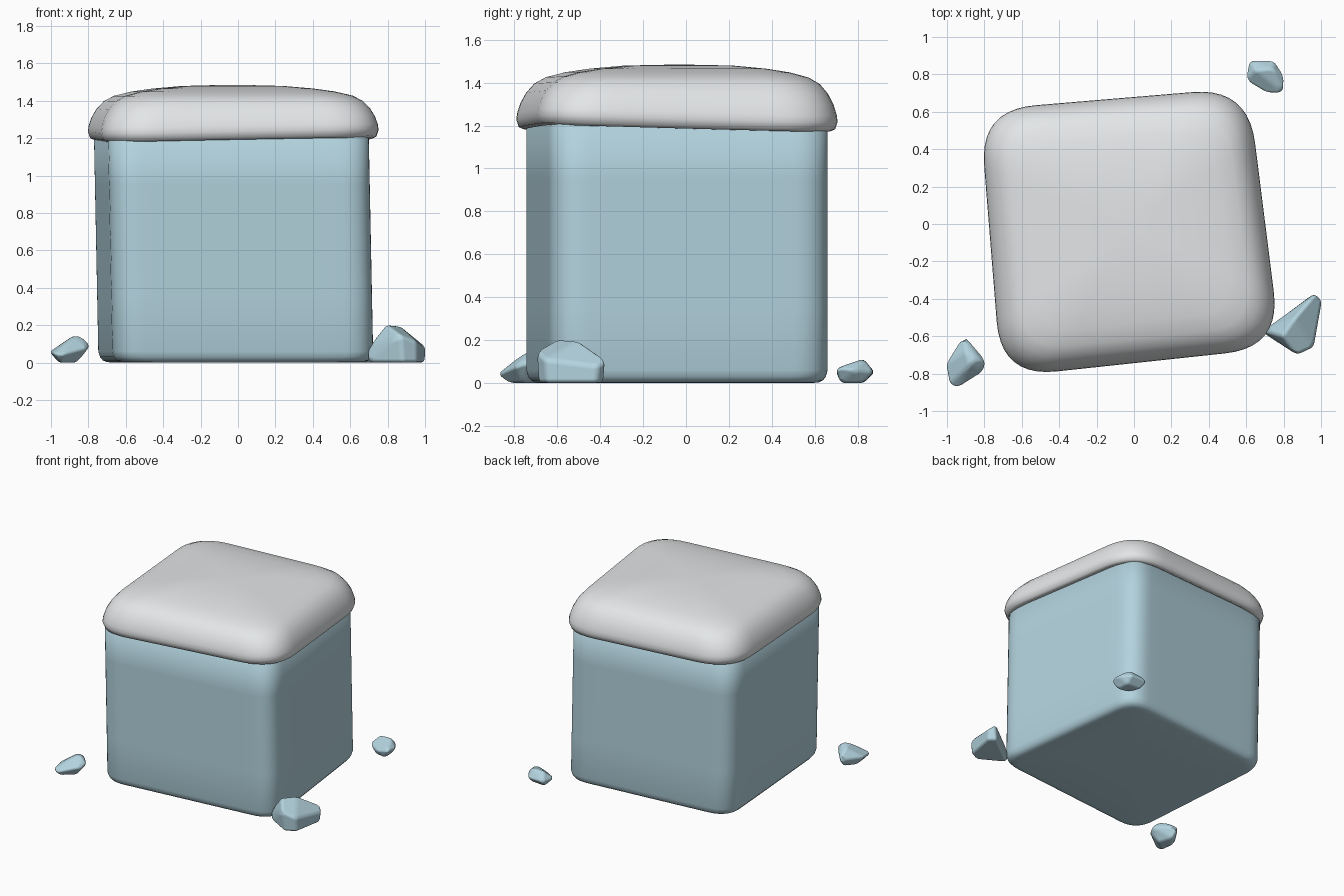
import bpy, bmesh
from mathutils import Vector

if "Cube" in bpy.data.objects:
    bpy.data.objects.remove(bpy.data.objects["Cube"])


def material(name, rgb):
    m = bpy.data.materials.new(name)
    m.diffuse_color = (*rgb, 1)
    m.use_nodes = True
    m.node_tree.nodes["Principled BSDF"].inputs["Base Color"].default_value = m.diffuse_color
    return m


ICE = material("pale ice blue", (0.45, 0.65, 0.73))
SNOW = material("snow white", (0.80, 0.82, 0.83))
CENTRE = Vector((-0.03, -0.03))


def finish(name, bm, mat):
    bmesh.ops.recalc_face_normals(bm, faces=bm.faces)
    me = bpy.data.meshes.new(name)
    bm.to_mesh(me)
    bm.free()
    ob = bpy.data.objects.new(name, me)
    bpy.context.collection.objects.link(ob)
    me.materials.append(mat)
    for p in me.polygons:
        p.use_smooth = True
    return ob


def rounded_quad(corners, r, arc=10, side=10):
    """Outline of a skewed square with rounded corners."""
    pts = []
    for i, c in enumerate(corners):
        c = Vector(c)
        p, n = Vector(corners[i - 1]), Vector(corners[(i + 1) % 4])
        a = c + (p - c).normalized() * r
        b = c + (n - c).normalized() * r
        for k in range(arc + 1):
            t = k / arc
            pts.append(a * (1 - t) ** 2 + c * (2 * t * (1 - t)) + b * t * t)
        end = n + (c - n).normalized() * r
        pts += [b.lerp(end, k / side) for k in range(1, side)]
    return pts


def loft(name, outline, rings, mat, place):
    """Stack scaled copies of the outline; place() gives the final point."""
    bm = bmesh.new()
    loops = [[bm.verts.new(place(CENTRE + (p - CENTRE) * s, z)) for p in outline]
             for s, z in rings]
    n = len(outline)
    for a, b in zip(loops, loops[1:]):
        for i in range(n):
            bm.faces.new((a[i], a[(i + 1) % n], b[(i + 1) % n], b[i]))
    bm.faces.new(loops[0])
    bm.faces.new(loops[-1])
    return finish(name, bm, mat)


# Ice block: leans slightly to the left towards the top
block = rounded_quad([(-0.67, -0.76), (0.73, -0.62), (0.57, 0.675), (-0.77, 0.55)], 0.17)
loft("ice_block", block,
     [(0.3, 0), (0.90, 0), (0.94, 0.003), (0.968, 0.012), (0.988, 0.03), (1, 0.06),
      (1, 0.35), (1, 0.65), (1, 0.95), (1, 1.25), (0.9, 1.28)],
     ICE, lambda p, z: (p.x + 0.012 - 0.025 * z / 1.25, p.y, z))


# Snow cap: pillow shape whose rim sags by a different amount at each corner
def sag(p, z):
    u = min(max((p.x + 0.8) / 1.55, 0), 1)
    v = min(max((p.y + 0.8) / 1.5, 0), 1)
    d = (-0.02 * (1 - u) + 0.015 * u) * (1 - v) + (0.0 * (1 - u) - 0.03 * u) * v
    return (p.x, p.y, z + d * min(1, max(0, (1.48 - z) / 0.2)))


cap = rounded_quad([(-0.71, -0.82), (0.785, -0.66), (0.61, 0.73), (-0.825, 0.61)], 0.3)
loft("snow_cap", cap,
     [(0.88, 1.23), (0.92, 1.205), (0.955, 1.195), (0.985, 1.205), (1, 1.24),
      (0.995, 1.27), (0.975, 1.315), (0.94, 1.36), (0.89, 1.4), (0.82, 1.428),
      (0.7, 1.45), (0.55, 1.466), (0.35, 1.479), (0.15, 1.483), (0.03, 1.484)],
     SNOW, sag)


# Ice chips: hulls of a few points with softened edges
def chip(name, pts, width):
    bm = bmesh.new()
    for p in pts:
        bm.verts.new(p)
    res = bmesh.ops.convex_hull(bm, input=bm.verts)
    junk = [v for v in res["geom_interior"] if isinstance(v, bmesh.types.BMVert)]
    if junk:
        bmesh.ops.delete(bm, geom=junk, context='VERTS')
    bmesh.ops.dissolve_limit(bm, angle_limit=0.2, verts=bm.verts, edges=bm.edges)
    ob = finish(name, bm, ICE)
    mod = ob.modifiers.new("soft_edges", 'BEVEL')
    mod.width, mod.segments, mod.limit_method = width, 3, 'NONE'
    mod.harden_normals = True


chip("ice_chip_right", [
    (0.685, -0.58, 0.0), (0.69, -0.57, 0.08), (0.88, -0.69, 0.0), (0.87, -0.70, 0.15),
    (0.96, -0.65, 0.0), (0.96, -0.66, 0.11), (1.0, -0.42, 0.0), (1.005, -0.41, 0.08),
    (0.95, -0.38, 0.0), (0.97, -0.37, 0.11), (0.79, -0.60, 0.205), (0.86, -0.50, 0.20)], 0.02)
chip("ice_chip_left", [
    (-0.91, -0.59, 0.07), (-0.79, -0.73, 0.09), (-0.80, -0.79, 0.08), (-0.94, -0.88, 0.04),
    (-0.99, -0.86, 0.05), (-1.01, -0.75, 0.06), (-0.95, -0.83, 0.0), (-0.86, -0.76, 0.0),
    (-0.96, -0.72, 0.0), (-0.90, -0.65, 0.0), (-0.88, -0.75, 0.145), (-0.83, -0.72, 0.14),
    (-0.90, -0.68, 0.13)], 0.016)
chip("ice_chip_back", [
    (0.615, 0.88, 0.05), (0.75, 0.875, 0.05), (0.805, 0.79, 0.06), (0.80, 0.70, 0.07),
    (0.71, 0.70, 0.05), (0.595, 0.77, 0.05), (0.64, 0.83, 0.0), (0.75, 0.82, 0.0),
    (0.76, 0.72, 0.0), (0.67, 0.74, 0.0), (0.65, 0.82, 0.11), (0.74, 0.83, 0.112),
    (0.72, 0.77, 0.10)], 0.014)
